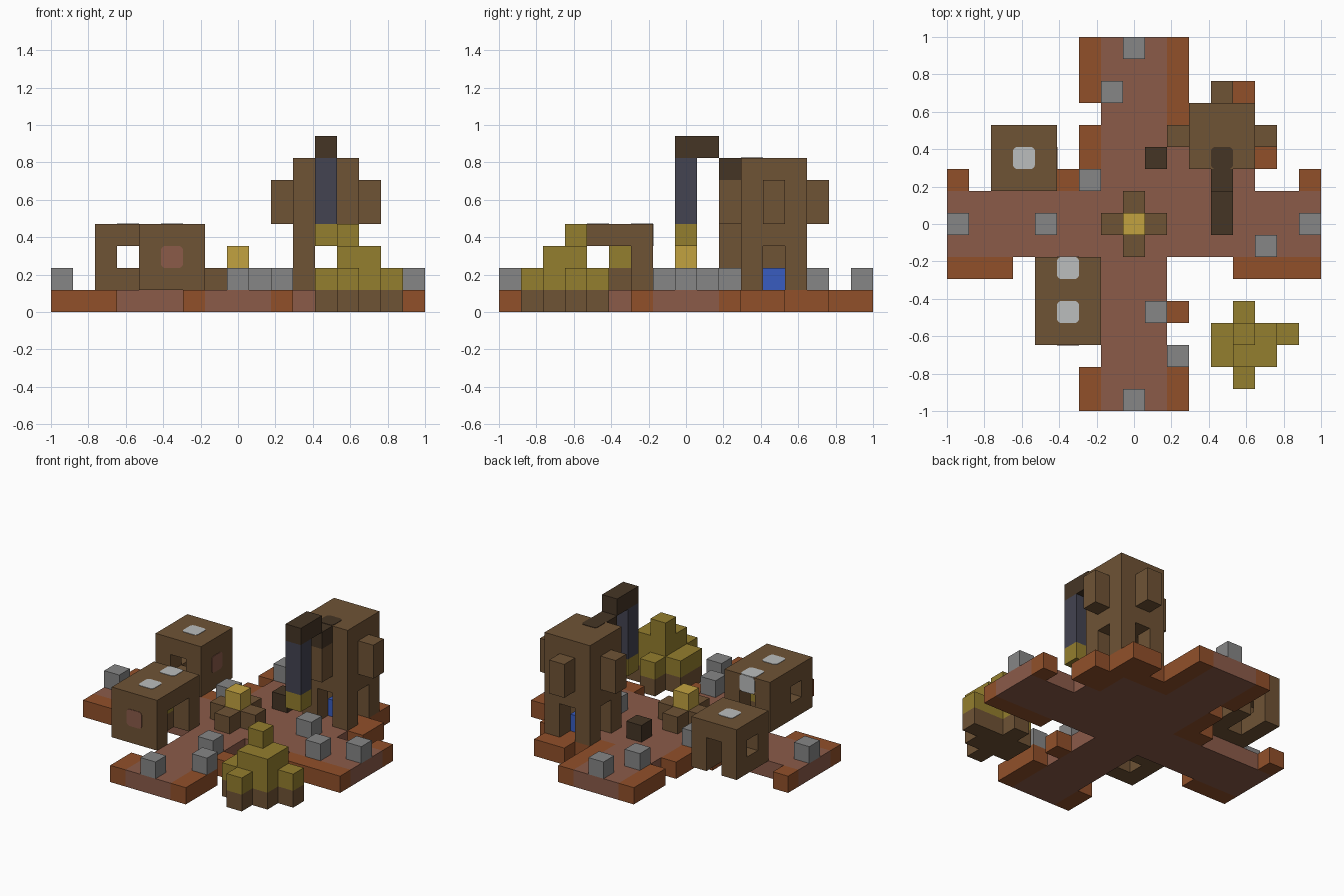
import bpy, bmesh
from mathutils import Vector
from itertools import product

if "Cube" in bpy.data.objects:
    bpy.data.objects.remove(bpy.data.objects["Cube"], do_unlink=True)

U = 2 / 17  # block size


def colour(name, r, g, b):
    lin = [((c / 255 + 0.055) / 1.055) ** 2.4 for c in (r, g, b)] + [1]
    m = bpy.data.materials.new(name)
    m.use_nodes = True
    m.diffuse_color = lin
    m.node_tree.nodes["Principled BSDF"].inputs["Base Color"].default_value = lin
    return m


PATH = colour("clay_pink", 139, 91, 73)
EARTH = colour("burnt_orange", 145, 80, 42)
WOOD = colour("wood_brown", 111, 83, 53)
STONE = colour("stone_grey", 134, 134, 134)
GLASS = colour("pale_grey", 187, 189, 189)
DARK = colour("dark_brown", 69, 53, 37)
GOLD = colour("gold", 194, 162, 64)
OLIVE = colour("olive_yellow", 148, 126, 46)
NAVY = colour("slate_navy", 67, 67, 81)
BLUE = colour("blue", 56, 92, 192)


def span(a):
    return range(a[0], a[1] + 1) if isinstance(a, tuple) else (a,)


def cells(i, j, k):
    """Grid cells of a box; each axis is one number or an inclusive pair."""
    return set(product(span(i), span(j), span(k)))


def finish(name, bm, mat):
    me = bpy.data.meshes.new(name)
    bm.to_mesh(me)
    bm.free()
    me.materials.append(mat)
    ob = bpy.data.objects.new(name, me)
    bpy.context.collection.objects.link(ob)
    return ob


def blocks(name, filled, mat):
    """Outer skin of a set of grid cells, with flat areas merged."""
    bm = bmesh.new()
    for c in filled:
        centre = Vector((c[0], c[1], c[2] + 0.5))
        for axis in range(3):
            for s in (-1, 1):
                n = Vector((0, 0, 0))
                n[axis] = s
                if tuple(int(a + b) for a, b in zip(c, n)) in filled:
                    continue
                t = Vector((0, 0, 0))
                t[(axis + 1) % 3] = 1
                w = n.cross(t)
                ring = (-t - w, t - w, t + w, w - t)
                bm.faces.new([bm.verts.new((centre + (n + q) / 2) * U) for q in ring])
    bmesh.ops.remove_doubles(bm, verts=bm.verts, dist=U / 100)
    bmesh.ops.dissolve_limit(bm, angle_limit=0.01, verts=bm.verts, edges=bm.edges)
    return finish(name, bm, mat)


def patch(name, cell, normal, mat):
    """Thin plate with rounded corners on one side of a cell."""
    n = Vector(normal)
    bm = bmesh.new()
    bmesh.ops.create_cube(bm, size=1)
    for v in bm.verts:
        v.co = Vector((v.co.x * U, v.co.y * U, v.co.z * 0.006))
    upright = [e for e in bm.edges if abs(e.verts[0].co.z - e.verts[1].co.z) > 0.001]
    bmesh.ops.bevel(bm, geom=upright, offset=U * 0.2, segments=4, profile=0.5, affect='EDGES')
    ob = finish(name, bm, mat)
    ob.rotation_mode = 'QUATERNION'
    ob.rotation_quaternion = n.to_track_quat('Z', 'Y')
    ob.location = (Vector(cell) + Vector((0, 0, 0.5)) + n / 2) * U
    return ob


# Ground: crossing paths and a small yard below the tower
path = cells((-1, 1), (-8, 8), 0) | cells((-8, 8), (-1, 1), 0)
path |= cells((2, 4), (2, 4), 0) | cells(5, 2, 0)
blocks("path", path, PATH)

verge = cells(-2, (6, 8), 0) | cells(-2, (2, 4), 0) | cells(-3, 2, 0)
verge |= cells(-2, (-8, -7), 0) | cells(2, (-8, -6), 0) | cells(2, -4, 0)
verge |= cells((-8, -6), -2, 0) | cells((5, 8), -2, 0) | cells((-8, 8), 2, 0) & (cells(-8, 2, 0) | cells(8, 2, 0))
verge |= cells(2, (5, 8), 0) | cells((3, 5), 5, 0) | cells(5, (3, 4), 0)
verge |= cells((4, 5), 6, 0) | cells(6, (3, 4), 0)
blocks("verge", verge, EARTH)

# Loose stones
stones = [(0, 8), (-1, 6), (-8, 0), (-4, 0), (8, 0), (0, -8),
          (1, -4), (2, -6), (6, -1), (4, 1), (-2, 2)]
for x, y in stones:
    blocks("stone", cells(x, y, 1), STONE)

# Centre monument and crate
blocks("monument_base", cells((-1, 1), 0, 1) | cells(0, (-1, 1), 1), WOOD)
blocks("monument_top", cells(0, 0, 2), GOLD)
blocks("crate", cells(1, 3, 1), DARK)

# Back hut: door behind, windows in front and at the side
hut = cells((-6, -4), (2, 4), (1, 3)) - cells(-5, 3, (1, 2))
hut -= cells(-5, 4, (1, 2)) | cells(-5, 2, 2) | cells(-6, 3, 2)
blocks("back_hut", hut, WOOD)
patch("back_hut_skylight", (-5, 3, 3), (0, 0, 1), GLASS)
patch("back_hut_panel", (-4, 3, 2), (1, 0, 0), PATH)

# Front hut: doors behind and at the side, a lit table inside
hut = cells((-4, -2), (-5, -2), (1, 3)) - cells(-3, (-4, -3), (1, 2))
hut -= cells(-3, -2, (1, 2)) | cells(-2, (-4, -3), (1, 2)) | cells(-4, -4, 2)
blocks("front_hut", hut, WOOD)
blocks("hut_table", cells(-3, -3, 1), WOOD)
blocks("hut_lamp", cells(-3, -3, 2), OLIVE)
for y in (-4, -2):
    patch("front_hut_skylight", (-3, y, 3), (0, 0, 1), GLASS)
patch("front_hut_back_light", (-3, -2, 3), (0, 1, 0), GLASS)
patch("front_hut_panel", (-3, -5, 2), (0, -1, 0), PATH)

# Tower: four legs, solid upper part, a bay on each side
tower = cells((3, 5), (3, 5), (1, 6))
tower -= cells((3, 5), 4, (1, 2)) | cells(4, (3, 5), (1, 2))
tower |= cells((2, 6), 4, (4, 5)) | cells(4, (2, 6), (4, 5))
blocks("tower", tower, WOOD)
blocks("tower_pool", cells(4, 4, 1), BLUE)

# Hanging lantern on its arm
blocks("lantern_arm", cells(4, 2, 6) | cells(4, (0, 1), 7), DARK)
patch("lantern_arm_root", (4, 3, 6), (0, 0, 1), DARK)
blocks("lantern_chain", cells(4, 0, (4, 6)), NAVY)
blocks("lantern", cells(4, 0, 3), OLIVE)

# Hay mound on a brown base
outline = [((4, 6), (-6, -5)), (5, (-7, -4)), (7, -5)]
base, mound = set(), cells((5, 6), (-6, -5), 2) | cells(5, -5, 3)
for x, y in outline:
    base |= cells(x, y, 0)
    mound |= cells(x, y, 1)
blocks("mound_base", base, WOOD)
blocks("mound", mound, OLIVE)
